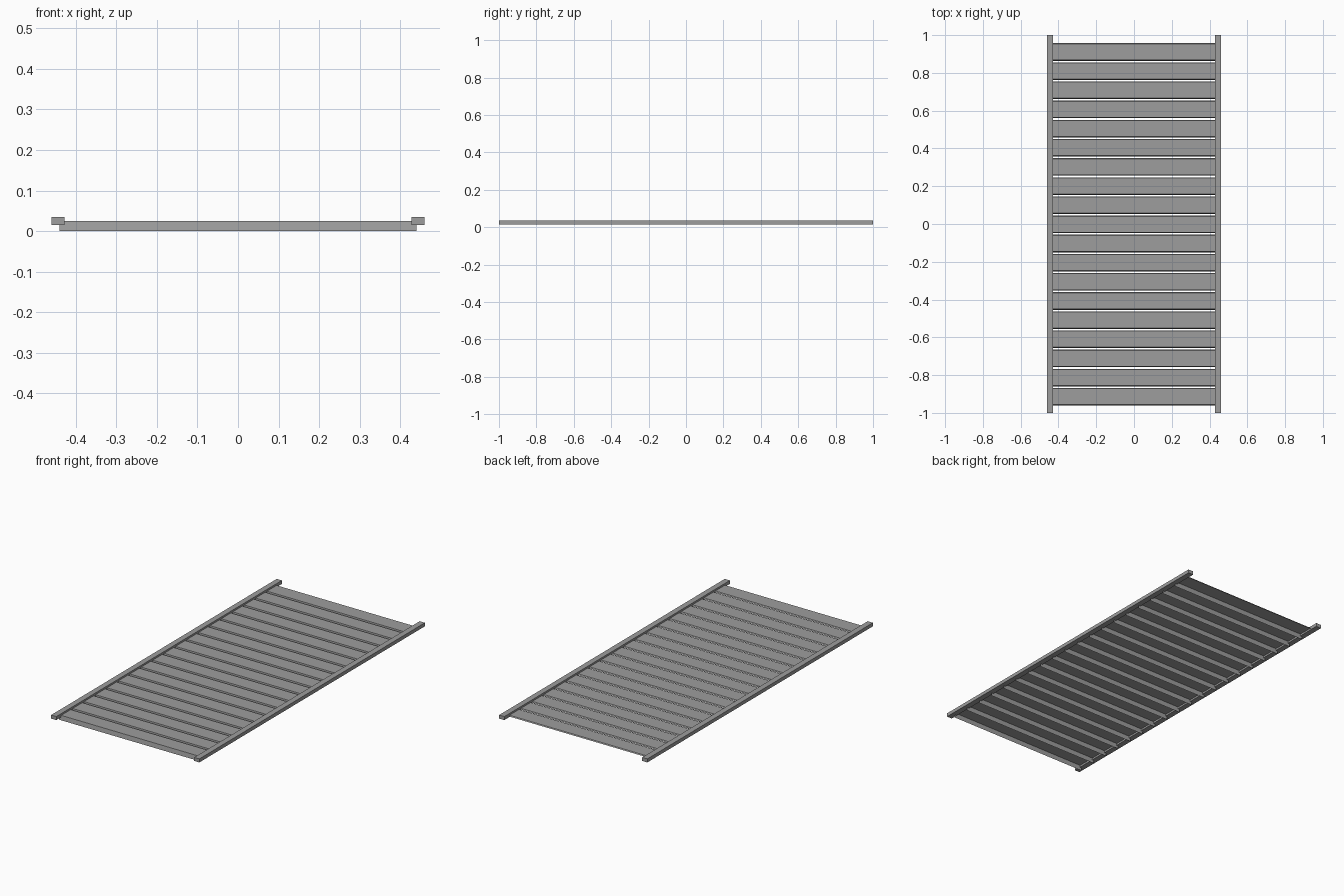
import bpy
import bmesh

cube = bpy.data.objects.get("Cube")
if cube:
    bpy.data.objects.remove(cube, do_unlink=True)

GREY = (0.34, 0.34, 0.34, 1.0)
steel = bpy.data.materials.new("grey_steel")
steel.use_nodes = True
steel.diffuse_color = GREY
steel.node_tree.nodes["Principled BSDF"].inputs["Base Color"].default_value = GREY


def add_object(name, bm):
    mesh = bpy.data.meshes.new(name)
    bm.to_mesh(mesh)
    bm.free()
    mesh.materials.append(steel)
    obj = bpy.data.objects.new(name, mesh)
    bpy.context.collection.objects.link(obj)
    return obj


def add_rail(name, x):
    bm = bmesh.new()
    bmesh.ops.create_cube(bm, size=1)
    bmesh.ops.scale(bm, vec=(0.032, 2.0, 0.02), verts=bm.verts)
    bmesh.ops.translate(bm, vec=(x, 0, 0.025), verts=bm.verts)
    add_object(name, bm)


def add_slat(name, y):
    # Folded sheet: deep front lip, flat top, short back lip
    profile = [(-0.0465, 0), (-0.042, 0.025), (0.043, 0.025), (0.0465, 0.019)]
    bm = bmesh.new()
    rows = [[bm.verts.new((x, y + py, pz)) for py, pz in profile]
            for x in (-HALF_WIDTH, HALF_WIDTH)]
    for i in range(len(profile) - 1):
        bm.faces.new((rows[0][i], rows[1][i], rows[1][i + 1], rows[0][i + 1]))
    add_object(name, bm)


# Side rails
add_rail("left_rail", 0.444)
add_rail("right_rail", -0.444)

# Row of slats between the rails
HALF_WIDTH = 0.44
COUNT = 19
PITCH = 0.1014
for n in range(COUNT):
    add_slat(f"slat_{n + 1}", (n - (COUNT - 1) / 2) * PITCH - 0.002)
